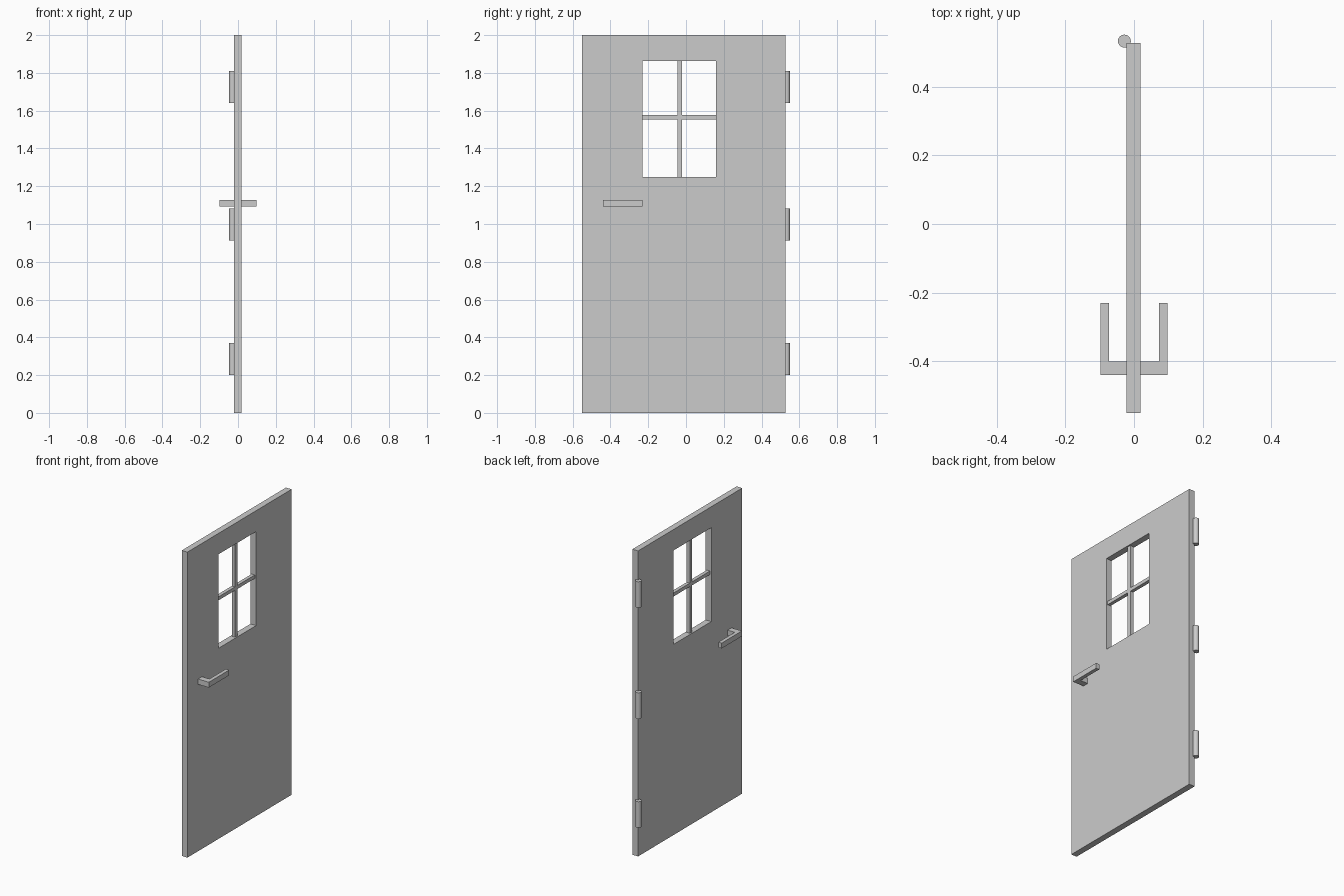
import bpy, bmesh, math
from mathutils import Vector

if "Cube" in bpy.data.objects:
    bpy.data.objects.remove(bpy.data.objects["Cube"])


def finish(name, bm):
    bmesh.ops.recalc_face_normals(bm, faces=bm.faces)
    mesh = bpy.data.meshes.new(name)
    bm.to_mesh(mesh)
    bm.free()
    obj = bpy.data.objects.new(name, mesh)
    bpy.context.collection.objects.link(obj)
    return obj


def extrude(bm, offset):
    geom = bmesh.ops.extrude_face_region(bm, geom=bm.faces[:])["geom"]
    verts = [g for g in geom if isinstance(g, bmesh.types.BMVert)]
    bmesh.ops.translate(bm, verts=verts, vec=Vector(offset))


def box(name, lo, hi):
    bm = bmesh.new()
    bmesh.ops.create_cube(bm, size=1)
    for v in bm.verts:
        v.co = [lo[i] + (v.co[i] + 0.5) * (hi[i] - lo[i]) for i in range(3)]
    return finish(name, bm)


X0, X1 = -0.022, 0.019          # door faces
WY0, WY1 = -0.23, 0.16          # window opening
WZ0, WZ1 = 1.248, 1.863

# Door panel: 3 x 3 cells with the middle one left open, extruded
ys = (-0.55, WY0, WY1, 0.527)
zs = (0, WZ0, WZ1, 2)
bm = bmesh.new()
grid = [[bm.verts.new((X0, y, z)) for z in zs] for y in ys]
for i in range(3):
    for j in range(3):
        if (i, j) != (1, 1):
            bm.faces.new((grid[i][j], grid[i + 1][j],
                          grid[i + 1][j + 1], grid[i][j + 1]))
extrude(bm, (X1 - X0, 0, 0))
finish("door_panel", bm)

# Window bars
box("window_bar_vertical", (-0.013, -0.046, WZ0), (0.01, -0.022, WZ1))
box("window_bar_horizontal", (-0.013, WY0, 1.554), (0.01, WY1, 1.577))

# Lever handle: L profile, mirrored to both sides of the door
profile = [(0.01, -0.44), (0.097, -0.44), (0.097, -0.23),
           (0.073, -0.23), (0.073, -0.40), (0.01, -0.40)]
bm = bmesh.new()
bm.faces.new([bm.verts.new((x, y, 1.092)) for x, y in profile])
extrude(bm, (0, 0, 0.035))
handle = finish("lever_handle", bm)
handle.modifiers.new("both_sides", "MIRROR")

# Hinge barrels
for n, z in enumerate((0.285, 0.998, 1.725)):
    bpy.ops.mesh.primitive_cylinder_add(vertices=16, radius=0.019, depth=0.17,
                                        location=(-0.028, 0.532, z))
    bpy.context.object.name = f"hinge_{n + 1}"
    bpy.ops.object.shade_smooth_by_angle(angle=math.radians(40))
